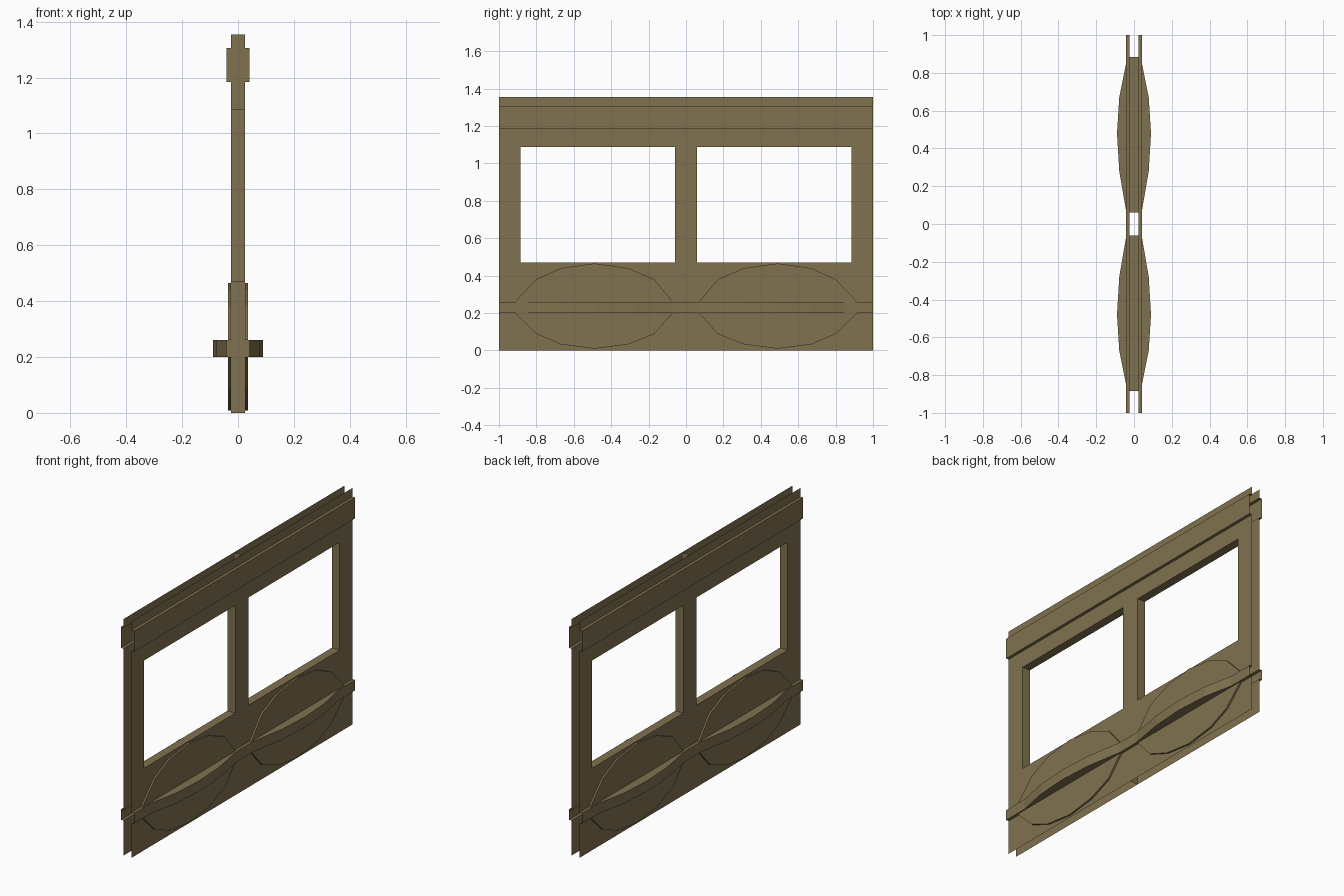
import bpy, bmesh
from mathutils import Vector

if "Cube" in bpy.data.objects:
    bpy.data.objects.remove(bpy.data.objects["Cube"])

H, W = 1.355, 0.025                 # wall height, half thickness
WY, WZ = (0.06, 0.885), (0.47, 1.087)   # window opening (one of two)
LOW, TOP = (0.20, 0.26), (1.185, 1.305)  # rail heights
RX = 0.042                          # rail half depth

wood = bpy.data.materials.new("olive_wood")
wood.diffuse_color = (0.22, 0.17, 0.08, 1)
wood.use_nodes = True
wood.node_tree.nodes["Principled BSDF"].inputs["Base Color"].default_value = wood.diffuse_color


def make(name, faces, axes):
    """Flat faces given as (points, outward direction), mirrored on axes."""
    bm = bmesh.new()
    for pts, out in faces:
        f = bm.faces.new([bm.verts.new(p) for p in pts])
        f.normal_update()
        if f.normal.dot(Vector(out)) < 0:
            f.normal_flip()
    bmesh.ops.remove_doubles(bm, verts=bm.verts, dist=1e-5)
    me = bpy.data.meshes.new(name)
    bm.to_mesh(me)
    bm.free()
    me.materials.append(wood)
    ob = bpy.data.objects.new(name, me)
    bpy.context.collection.objects.link(ob)
    mod = ob.modifiers.new("Mirror", "MIRROR")
    mod.use_axis = axes
    return ob


def side(x, y0, y1, z0, z1):
    return ([(x, y0, z0), (x, y1, z0), (x, y1, z1), (x, y0, z1)], (1, 0, 0))


def rail(path, z0, z1):
    """Open-ended rail whose depth follows a (y, x) path."""
    faces = []
    for (ya, xa), (yb, xb) in zip(path, path[1:]):
        faces.append(([(xa, ya, z0), (xb, yb, z0), (xb, yb, z1), (xa, ya, z1)], (1, 0, 0)))
        for z, d in ((z0, -1), (z1, 1)):
            faces.append(([(W, ya, z), (W, yb, z), (xb, yb, z), (xa, ya, z)], (0, 0, d)))
    return faces


BOTH, XONLY = (True, True, False), (True, False, False)

# Wall sheets around the windows, stepping out at the rails
make("wall_panels", [
    side(W, 0, 1, 0, LOW[0]),
    side(W, 0, 1, LOW[1], WZ[0]),
    side(W, 0, WY[0], *WZ),
    side(W, WY[1], 1, *WZ),
    side(W, 0, 1, WZ[1], TOP[0]),
    side(W, 0, 1, TOP[1], H)], BOTH)

# Window reveals joining the two sheets
reveals = []
for y, d in zip(WY, (1, -1)):
    reveals.append(([(0, y, WZ[0]), (W, y, WZ[0]), (W, y, WZ[1]), (0, y, WZ[1])], (0, d, 0)))
for z, d in zip(WZ, (1, -1)):
    reveals.append(([(0, WY[0], z), (W, WY[0], z), (W, WY[1], z), (0, WY[1], z)], (0, 0, d)))
make("window_reveals", reveals, BOTH)

# Top rail and bulging lower rail
make("top_rail", rail([(0, RX), (1, RX)], *TOP), BOTH)
make("lower_rail", rail([(0, RX), (0.07, RX), (0.28, 0.078), (0.48, 0.09),
                         (0.67, 0.078), (0.85, RX), (1, RX)], *LOW), BOTH)

# Raised oval panels: one arc above the lower rail, one below
arc = [(0.07, 0), (0.17, 0.12), (0.31, 0.18), (0.49, 0.205),
       (0.67, 0.18), (0.80, 0.12), (0.915, 0)]
ovals = []
for base, sgn, k in ((LOW[1], 1, 1), (LOW[0], -1, 0.93)):
    pts = [(y, base + sgn * h * k) for y, h in arc]
    ovals.append(([(0.035, y, z) for y, z in pts], (1, 0, 0)))
    for (ya, za), (yb, zb) in zip(pts, pts[1:]):
        out = (0, (ya + yb) / 2 - 0.49, (za + zb) / 2 - 0.23)
        ovals.append(([(W, ya, za), (W, yb, zb), (0.035, yb, zb), (0.035, ya, za)], out))
make("oval_panels", ovals, BOTH)

# Cross web inside the wall at the middle
web = []
for x, z0, z1 in ((W, 0, LOW[0]), (RX, *LOW), (W, LOW[1], TOP[0]), (RX, *TOP), (W, TOP[1], H)):
    web.append(([(0, 0, z0), (x, 0, z0), (x, 0, z1), (0, 0, z1)], (0, -1, 0)))
make("middle_web", web, XONLY)
